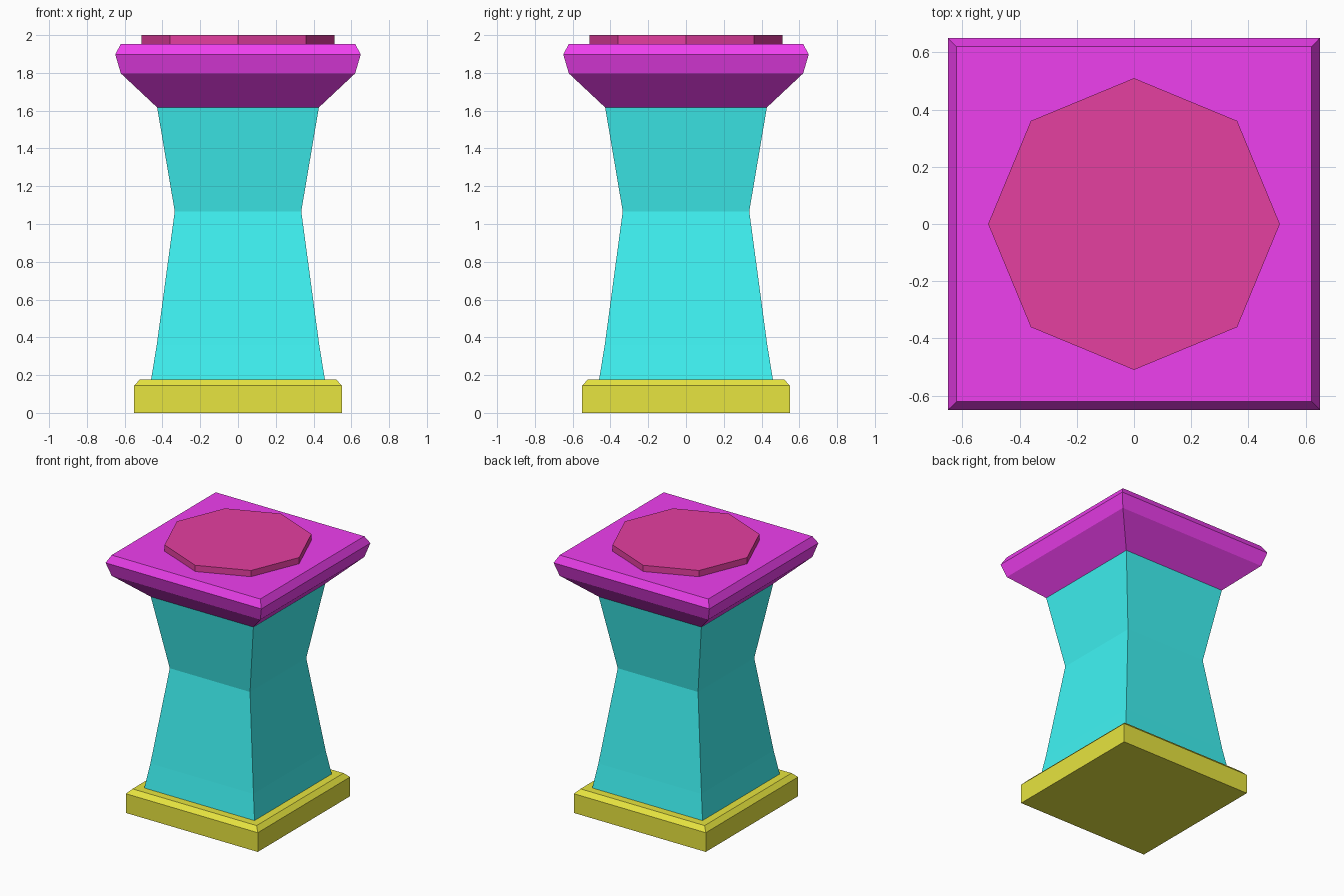
import bpy, bmesh, math

if "Cube" in bpy.data.objects:
    bpy.data.objects.remove(bpy.data.objects["Cube"])


def material(name, rgb):
    mat = bpy.data.materials.new(name)
    mat.diffuse_color = (*rgb, 1)
    mat.use_nodes = True
    mat.node_tree.nodes["Principled BSDF"].inputs["Base Color"].default_value = mat.diffuse_color
    return mat


def stack(name, profile, sides, turn, mat):
    """Flat-faced solid from (corner radius, height) rings, capped at both ends."""
    bm = bmesh.new()
    rings = []
    for r, z in profile:
        angles = [turn + math.tau * i / sides for i in range(sides)]
        rings.append([bm.verts.new((r * math.cos(a), r * math.sin(a), z)) for a in angles])
    for low, high in zip(rings, rings[1:]):
        for i in range(sides):
            j = (i + 1) % sides
            bm.faces.new((low[i], low[j], high[j], high[i]))
    bm.faces.new(rings[0][::-1])
    bm.faces.new(rings[-1])
    mesh = bpy.data.meshes.new(name)
    bm.to_mesh(mesh)
    bm.free()
    mesh.materials.append(mat)
    obj = bpy.data.objects.new(name, mesh)
    bpy.context.collection.objects.link(obj)
    return obj


def square_stack(name, profile, mat):
    """Square version: profile gives (half width, height)."""
    return stack(name, [(h * math.sqrt(2), z) for h, z in profile], 4, math.pi / 4, mat)


# Chamfered square plinth
square_stack("plinth", [(0.55, 0), (0.55, 0.145), (0.518, 0.178)],
             material("yellow", (0.80, 0.78, 0.05)))

# Waisted square shaft
square_stack("shaft", [(0.46, 0.178), (0.43, 0.36), (0.335, 1.067), (0.428, 1.617)],
             material("cyan", (0.05, 0.90, 0.90)))

# Flared square capital
square_stack("capital", [(0.428, 1.617), (0.62, 1.797), (0.65, 1.898), (0.62, 1.953)],
             material("magenta", (0.86, 0.05, 0.86)))

# Octagonal disc on top
stack("top_disc", [(0.51, 1.953), (0.51, 2.0)], 8, 0,
      material("crimson", (0.78, 0.05, 0.35)))
